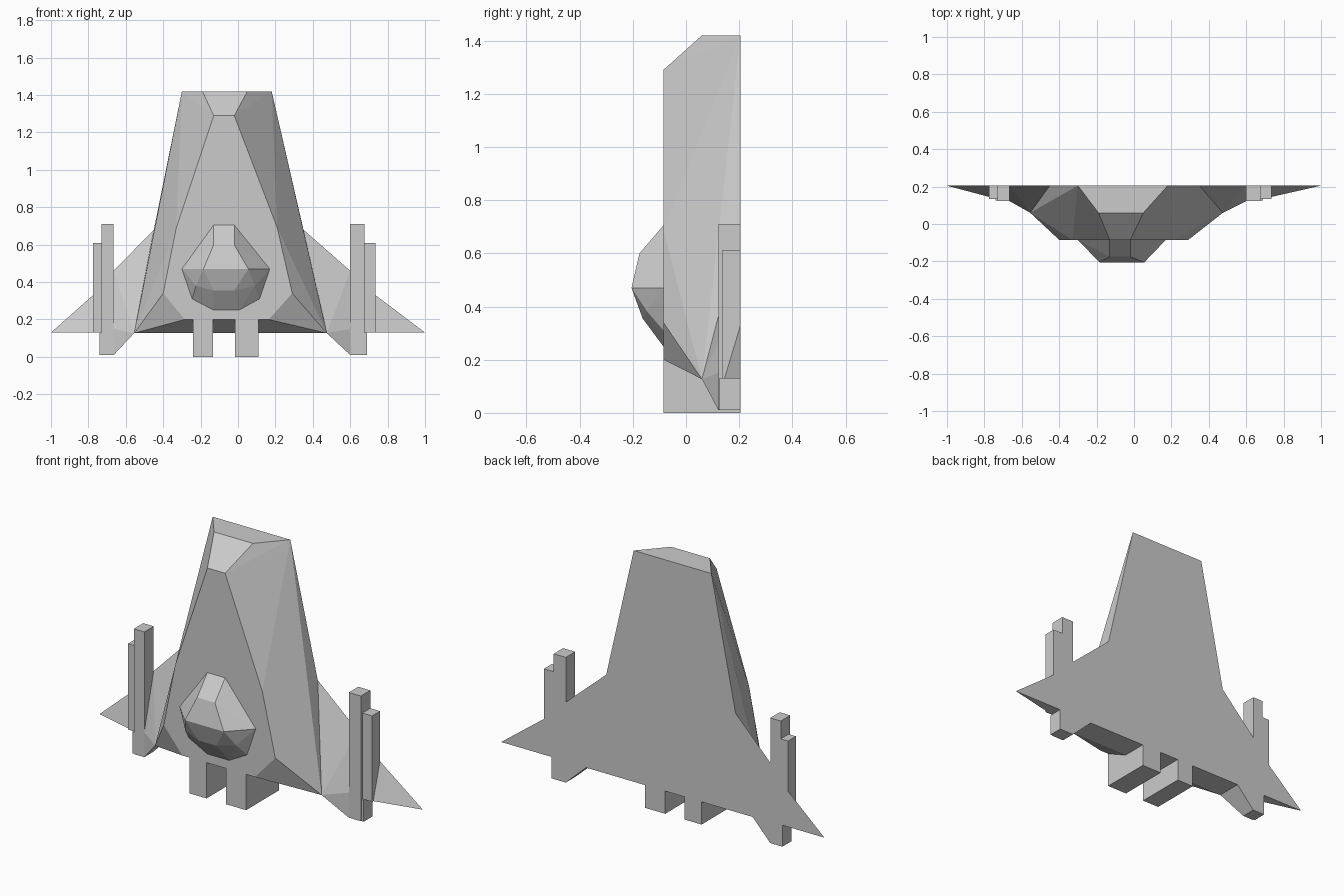
import bpy, bmesh
from math import radians

if "Cube" in bpy.data.objects:
    bpy.data.objects.remove(bpy.data.objects["Cube"])

BACK, MID, FRONT = 0.205, 0.06, -0.085


def solid(name, points):
    """Faceted convex solid spanning the given corner points."""
    bm = bmesh.new()
    for p in points:
        bm.verts.new(p)
    res = bmesh.ops.convex_hull(bm, input=bm.verts)
    loose = [v for v in bm.verts if not v.link_faces]
    bmesh.ops.delete(bm, geom=loose, context='VERTS')
    bmesh.ops.dissolve_limit(bm, angle_limit=radians(0.5), verts=bm.verts, edges=bm.edges)
    bmesh.ops.recalc_face_normals(bm, faces=bm.faces)
    mesh = bpy.data.meshes.new(name)
    bm.to_mesh(mesh)
    bm.free()
    ob = bpy.data.objects.new(name, mesh)
    bpy.context.collection.objects.link(ob)
    return ob


def box(name, x0, x1, y0, y1, z0, z1):
    return solid(name, [(x, y, z) for x in (x0, x1) for y in (y0, y1) for z in (z0, z1)])


def rows(data):
    """Pairs of points from (left x, right x, y, z) rows."""
    return [(x, y, z) for xl, xr, y, z in data for x in (xl, xr)]


# Tapered main hull: back, middle and front outlines
solid("hull", rows([
    (-0.30, 0.18, BACK, 1.42), (-0.45, 0.35, BACK, 0.68), (-0.555, 0.475, BACK, 0.127),
    (-0.19, 0.05, MID, 1.42), (-0.40, 0.30, MID, 0.68), (-0.555, 0.475, MID, 0.127),
    (-0.13, -0.02, FRONT, 1.29), (-0.33, 0.21, FRONT, 0.69),
    (-0.40, 0.29, FRONT, 0.34), (-0.285, 0.165, FRONT, 0.20),
]))

# Faceted cockpit canopy
solid("canopy", rows([
    (-0.13, -0.02, FRONT, 0.705), (-0.13, -0.02, -0.175, 0.60),
    (-0.30, 0.17, FRONT, 0.47), (-0.185, 0.055, -0.205, 0.47),
    (-0.13, -0.02, -0.163, 0.355), (-0.225, 0.09, -0.145, 0.38),
    (-0.245, 0.115, FRONT, 0.31), (-0.13, 0.005, FRONT, 0.25),
]))

# Engine blocks under the tail
for side, x0, x1 in (("left", -0.24, -0.135), ("right", -0.015, 0.11)):
    box(side + "_engine", x0, x1, FRONT, BACK, 0.0, 0.20)

# Wings and gun pods; x stations run from hull to wing tip
stations = {
    "right": (0.35, 0.475, 0.60, 0.675, 0.69, 0.735, 1.0),
    "left": (-0.45, -0.555, -0.665, -0.73, -0.74, -0.775, -1.0),
}
for side, (shoulder, root, inner, step, foot, outer, tip) in stations.items():
    solid(side + "_inner_wing", [
        (shoulder, BACK, 0.68), (root, BACK, 0.127), (root, MID, 0.127),
        (inner, BACK, 0.46), (inner, BACK, 0.01), (inner, 0.122, 0.01), (inner, 0.122, 0.15)])
    box(side + "_pod_column", inner, step, 0.122, BACK, 0.01, 0.71)
    box(side + "_pod_barrel", step, outer, 0.135, BACK, 0.13, 0.61)
    box(side + "_pod_foot", inner, foot, 0.125, BACK, 0.01, 0.13)
    solid(side + "_outer_wing", [
        (outer, BACK, 0.33), (outer, BACK, 0.13), (outer, 0.145, 0.13), (tip, BACK, 0.13)])
